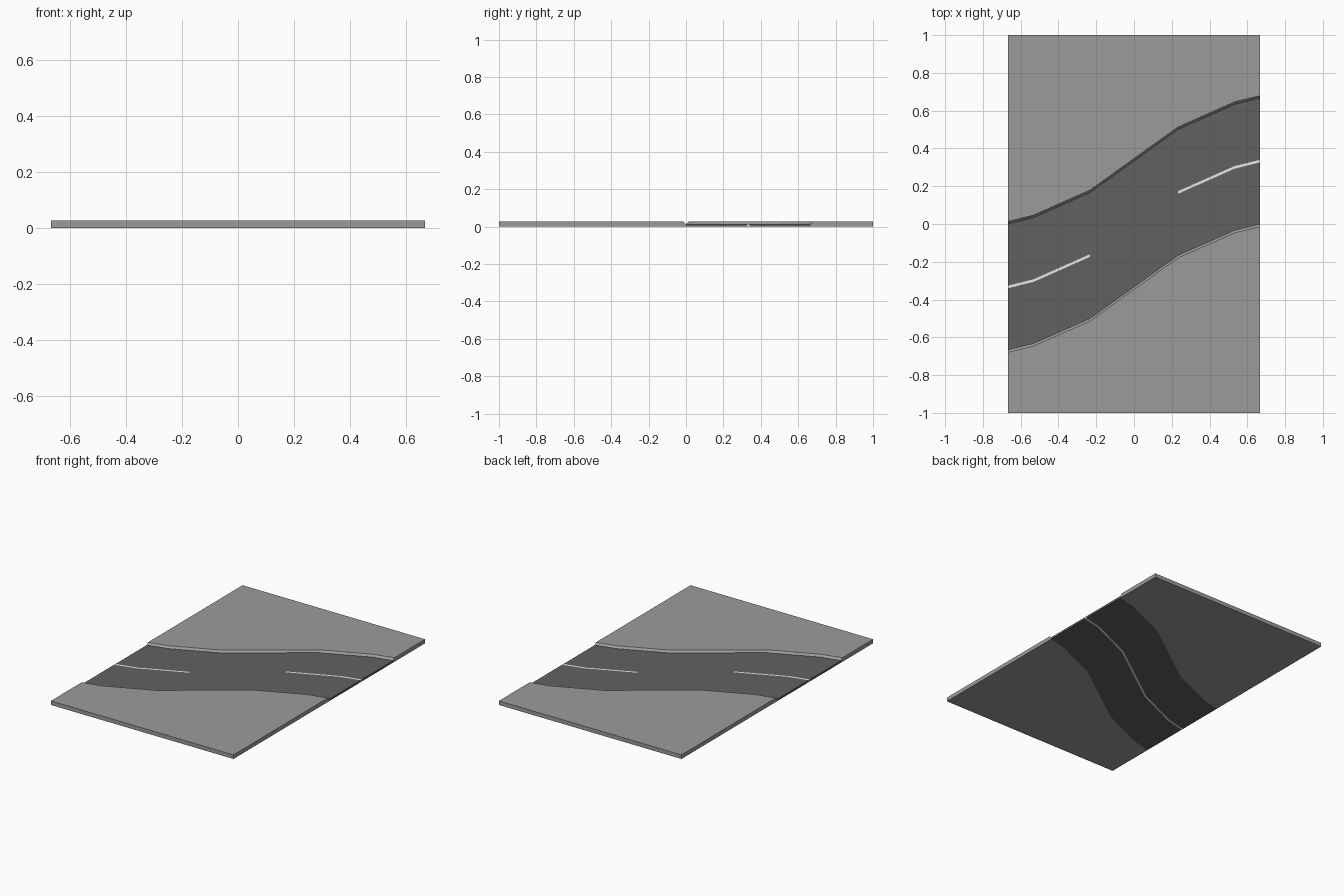
import bpy, bmesh

if "Cube" in bpy.data.objects:
    bpy.data.objects.remove(bpy.data.objects["Cube"])

TOP, ROAD = 0.0267, 0.0133      # pavement and road heights
HALF, CURB, LINE = 1 / 3, 0.0133, 0.007
# centre line of the S-bend (x, y)
PATH = [(-0.667, -0.333), (-0.533, -0.3), (-0.233, -0.167),
        (0.233, 0.167), (0.533, 0.3), (0.667, 0.333)]


def material(name, v):
    m = bpy.data.materials.new(name)
    m.diffuse_color = (v, v, v, 1)
    m.use_nodes = True
    m.node_tree.nodes["Principled BSDF"].inputs["Base Color"].default_value = m.diffuse_color
    return m


grey = material("pavement grey", 0.33)
dark = material("asphalt grey", 0.12)
white = material("line white", 0.85)


def loft(name, mats, profile, caps, skip=(), rule=None):
    """Sweep a closed profile along the path; profile(cy) gives (y, z) points."""
    bm = bmesh.new()
    rings = [[bm.verts.new((x, y, z)) for y, z in profile(cy)] for x, cy in PATH]
    n = len(rings[0])
    for s in range(len(PATH) - 1):
        for i in range(n):
            if i in skip:
                continue
            j = (i + 1) % n
            f = bm.faces.new((rings[s][i], rings[s + 1][i], rings[s + 1][j], rings[s][j]))
            if rule:
                f.material_index = rule(s, i)
    for ring in (rings[0], rings[-1]):
        for k, cap in enumerate(caps):
            f = bm.faces.new([ring[i] for i in cap])
            if rule and k == 1:
                f.material_index = 1
    bmesh.ops.recalc_face_normals(bm, faces=bm.faces)
    me = bpy.data.meshes.new(name)
    bm.to_mesh(me)
    bm.free()
    for m in mats:
        me.materials.append(m)
    ob = bpy.data.objects.new(name, me)
    bpy.context.collection.objects.link(ob)
    return ob


# Pavements with sloped curbs, on both sides of the road
for name, s in (("pavement_back", 1), ("pavement_front", -1)):
    loft(name, [grey],
         lambda cy: [(cy + s * HALF, 0), (cy + s * HALF, ROAD),
                     (cy + s * (HALF + CURB), TOP), (s, TOP), (s, 0)],
         [(0, 1, 2, 3, 4)])


# Road slab: top dashes at both ends, line continuous underneath
def road_colour(segment, side):
    if side == 1:
        return 1
    return 1 if side == 5 and segment != 2 else 0


ACROSS = [-HALF, -LINE, LINE, HALF]
loft("road", [dark, white],
     lambda cy: [(cy + d, 0) for d in ACROSS] + [(cy + d, ROAD) for d in reversed(ACROSS)],
     [(0, 1, 6, 7), (1, 2, 5, 6), (2, 3, 4, 5)], skip=(3, 7), rule=road_colour)
